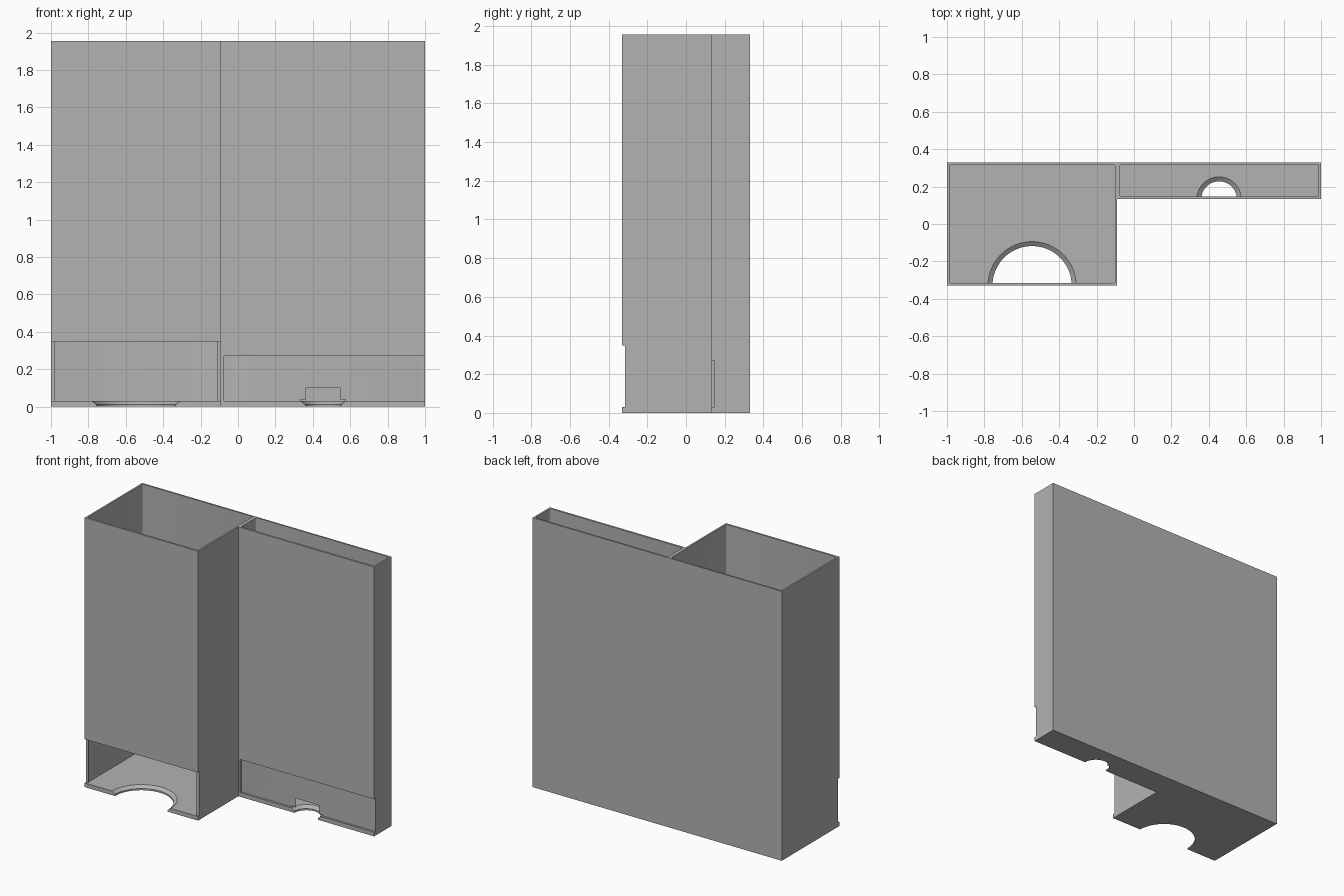
import bpy
import bmesh
from mathutils import Matrix, Vector

cube = bpy.data.objects.get("Cube")
if cube:
    bpy.data.objects.remove(cube, do_unlink=True)

HEIGHT, FLOOR, WALL = 1.955, 0.03, 0.0125
LEFT, RIGHT, SPLIT = 1.0, -1.0, -0.09      # outer sides and the step between bins
FRONT, BACK, SMALL_FRONT = -0.33, 0.33, 0.133

grey = bpy.data.materials.new("plain grey")
grey.diffuse_color = (0.45, 0.45, 0.45, 1)
grey.use_nodes = True
grey.node_tree.nodes["Principled BSDF"].inputs["Base Color"].default_value = (0.45, 0.45, 0.45, 1)


def add_object(name, bm):
    bmesh.ops.recalc_face_normals(bm, faces=bm.faces)
    mesh = bpy.data.meshes.new(name)
    bm.to_mesh(mesh)
    bm.free()
    mesh.materials.append(grey)
    obj = bpy.data.objects.new(name, mesh)
    bpy.context.collection.objects.link(obj)
    return obj


def box(name, low, high, radius=0):
    """Box between two corners, with optional rounded upright edges."""
    low, high = Vector(low), Vector(high)
    bm = bmesh.new()
    bmesh.ops.create_cube(bm, size=1, matrix=Matrix.Translation((low + high) / 2)
                          @ Matrix.Diagonal((*(high - low), 1)))
    if radius:
        upright = [e for e in bm.edges
                   if abs(e.verts[0].co.z - e.verts[1].co.z) > 0.1]
        bmesh.ops.bevel(bm, geom=upright, offset=radius, segments=4,
                        profile=0.5, affect='EDGES')
    return add_object(name, bm)


def cone(name, x, y, z0, z1, r0, r1):
    bm = bmesh.new()
    bmesh.ops.create_cone(bm, cap_ends=True, segments=64, radius1=r0, radius2=r1,
                          depth=z1 - z0, matrix=Matrix.Translation((x, y, (z0 + z1) / 2)))
    return add_object(name, bm)


def cut(target, cutter):
    mod = target.modifiers.new("cut", 'BOOLEAN')
    mod.operation, mod.solver, mod.object = 'DIFFERENCE', 'EXACT', cutter
    bpy.context.view_layer.objects.active = target
    bpy.ops.object.modifier_apply(modifier=mod.name)
    bpy.data.objects.remove(cutter, do_unlink=True)


# L-shaped outer body
bm = bmesh.new()
outline = [(RIGHT, FRONT), (SPLIT, FRONT), (SPLIT, SMALL_FRONT),
           (LEFT, SMALL_FRONT), (LEFT, BACK), (RIGHT, BACK)]
base = bm.faces.new([bm.verts.new((x, y, 0)) for x, y in outline])
up = bmesh.ops.extrude_face_region(bm, geom=[base])["geom"]
bmesh.ops.translate(bm, vec=(0, 0, HEIGHT),
                    verts=[v for v in up if isinstance(v, bmesh.types.BMVert)])
body = add_object("dispenser_body", bm)

# Each bin: right side, left side, front, slot top, slot ends, finger hole radius
bins = [
    (RIGHT, SPLIT, FRONT, 0.348, RIGHT - 0.1, SPLIT + 0.05, 0.212),
    (SPLIT, LEFT, SMALL_FRONT, 0.27, SPLIT + WALL + 0.002, LEFT + 0.1, 0.095),
]
for x0, x1, front, slot_top, slot0, slot1, hole in bins:
    inner = front + WALL + 0.002
    # open-topped cavity
    cut(body, box("cavity", (x0 + WALL, inner, FLOOR),
                  (x1 - WALL, BACK - WALL, HEIGHT + 0.1), 0.008))
    # slot across the foot of the front wall
    cut(body, box("slot", (slot0, front - 0.05, FLOOR), (slot1, inner, slot_top)))
    # half-round finger hole with a sloped upper rim
    mid = (x0 + x1) / 2
    cut(body, cone("finger_hole", mid, front, -0.05, 0.1, hole, hole))
    cut(body, cone("hole_rim", mid, front, 0.012, FLOOR + 0.006,
                   hole, hole + 0.032))

bpy.ops.object.select_all(action='DESELECT')
body.select_set(True)
bpy.context.view_layer.objects.active = body
bpy.ops.object.shade_smooth_by_angle(angle=0.5)
